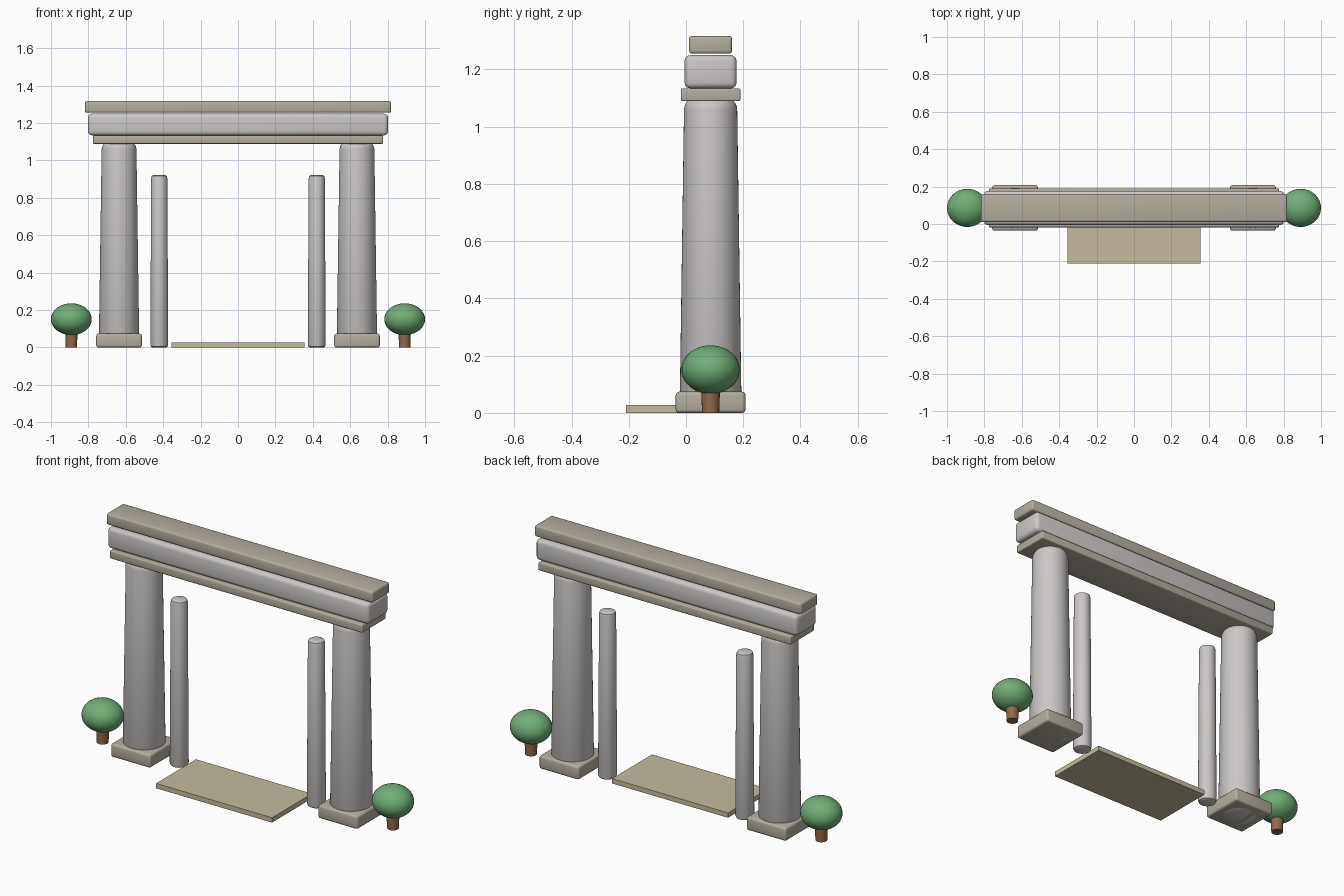
import bpy, bmesh, math

if "Cube" in bpy.data.objects:
    bpy.data.objects.remove(bpy.data.objects["Cube"])

YC = 0.086  # shared depth centre of the gateway


def material(name, rgb):
    m = bpy.data.materials.new(name)
    m.diffuse_color = (*rgb, 1)
    m.use_nodes = True
    m.node_tree.nodes["Principled BSDF"].inputs["Base Color"].default_value = m.diffuse_color
    return m


STONE = material("pale_stone", (0.60, 0.58, 0.57))
TRIM = material("warm_trim", (0.46, 0.42, 0.35))
PAVING = material("sand_paving", (0.56, 0.50, 0.34))
LEAF = material("leaf_green", (0.16, 0.42, 0.18))
BARK = material("bark_brown", (0.28, 0.14, 0.07))


def finish(name, bm, mat):
    bmesh.ops.recalc_face_normals(bm, faces=bm.faces)
    me = bpy.data.meshes.new(name)
    bm.to_mesh(me)
    bm.free()
    me.materials.append(mat)
    ob = bpy.data.objects.new(name, me)
    bpy.context.collection.objects.link(ob)
    bpy.ops.object.select_all(action='DESELECT')
    ob.select_set(True)
    bpy.context.view_layer.objects.active = ob
    bpy.ops.object.shade_smooth_by_angle(angle=math.radians(35))
    return ob


def block(name, x, y, z, mat, bevel=0.0):
    """Box given by (min, max) on each axis, with rounded edges."""
    bm = bmesh.new()
    bmesh.ops.create_cube(bm, size=1)
    for v in bm.verts:
        v.co = [(lo + hi) / 2 + c * (hi - lo) for c, (lo, hi) in zip(v.co, (x, y, z))]
    if bevel:
        bmesh.ops.bevel(bm, geom=bm.edges[:], offset=bevel, segments=3,
                        profile=0.5, affect='EDGES')
    return finish(name, bm, mat)


def lathe(name, x, profile, mat, sides=32):
    """Closed round solid from (radius, height) points, bottom to top."""
    bm = bmesh.new()
    rings = []
    for r, z in profile:
        rings.append([bm.verts.new((x + r * math.cos(a), YC + r * math.sin(a), z))
                      for a in (math.tau * i / sides for i in range(sides))])
    for low, high in zip(rings, rings[1:]):
        for i in range(sides):
            j = (i + 1) % sides
            bm.faces.new((low[i], low[j], high[j], high[i]))
    bm.faces.new(rings[0][::-1])
    bm.faces.new(rings[-1])
    return finish(name, bm, mat)


def crown(name, x):
    bm = bmesh.new()
    bmesh.ops.create_uvsphere(bm, u_segments=32, v_segments=20, radius=1)
    for v in bm.verts:
        v.co = (x + v.co.x * 0.109, YC + v.co.y * 0.102, 0.151 + v.co.z * 0.085)
    return finish(name, bm, LEAF)


for side, s in (("left", -1), ("right", 1)):
    # main column on its plinth
    cx = s * 0.636
    block(side + "_plinth", (cx - 0.122, cx + 0.122), (YC - 0.122, YC + 0.122),
          (0, 0.074), TRIM, 0.012)
    lathe(side + "_column", cx,
          [(0.085, 0.0), (0.099, 0.008), (0.108, 0.028), (0.093, 1.06),
           (0.091, 1.072), (0.086, 1.083), (0.078, 1.092)], STONE, 48)
    # slim inner post
    lathe(side + "_post", s * 0.421,
          [(0.036, 0.0), (0.044, 0.004), (0.048, 0.015), (0.043, 0.905),
           (0.040, 0.917), (0.031, 0.922)], STONE)
    # clipped tree
    lathe(side + "_tree_trunk", s * 0.891,
          [(0.030, 0.0), (0.033, 0.085)], BARK, 20)
    crown(side + "_tree_crown", s * 0.891)

# stacked lintel
block("lower_lintel", (-0.775, 0.775), (-0.018, 0.19), (1.089, 1.134), TRIM, 0.006)
block("main_lintel", (-0.802, 0.802), (-0.005, 0.177), (1.134, 1.25), STONE, 0.02)
block("cap_beam", (-0.818, 0.818), (0.011, 0.161), (1.255, 1.317), TRIM, 0.01)

# paving slab in the opening
block("threshold_slab", (-0.356, 0.356), (-0.21, 0.14), (0, 0.027), PAVING)
